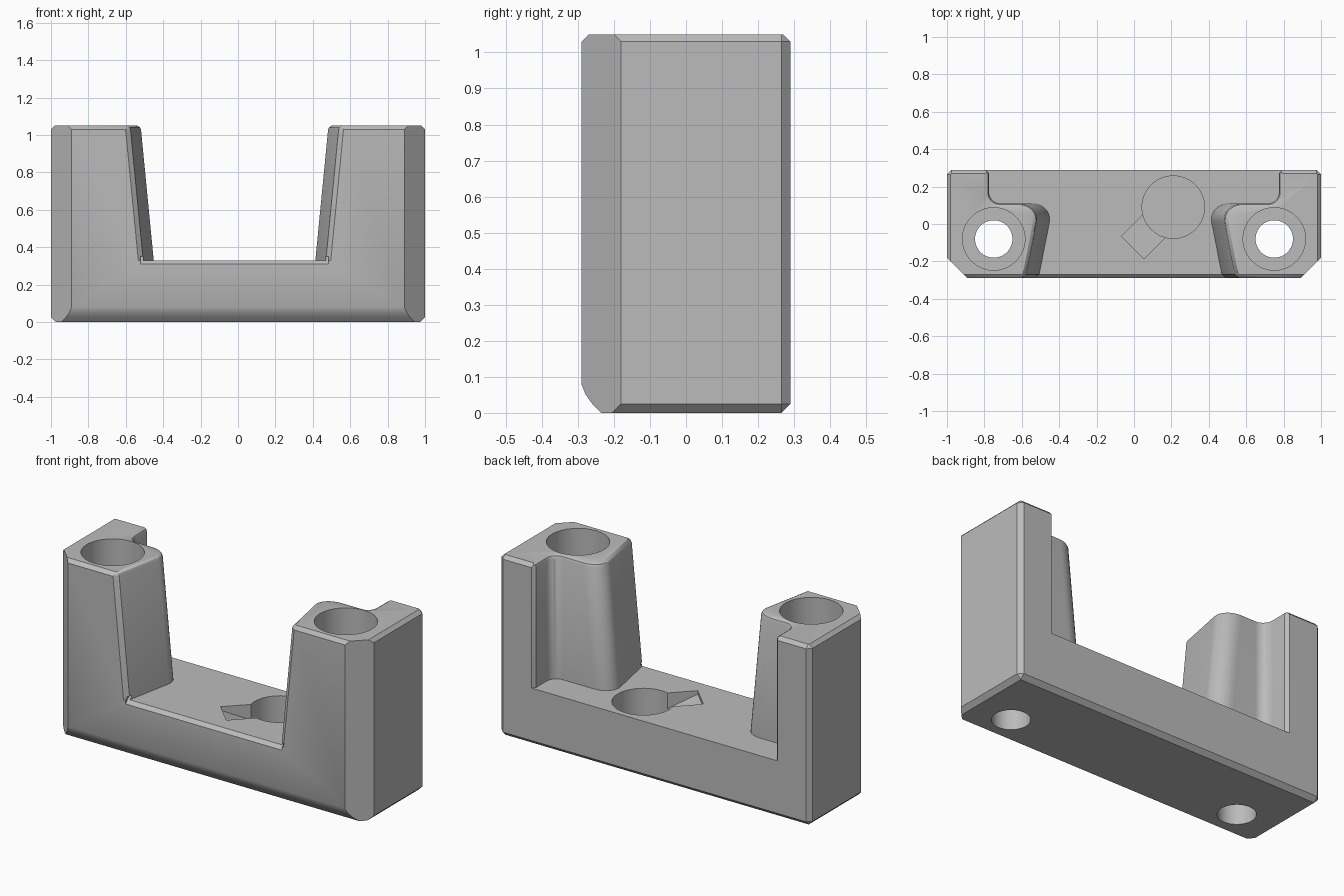
import bpy, bmesh, math
from mathutils import Vector

cube = bpy.data.objects.get("Cube")
if cube:
    bpy.data.objects.remove(cube)

grey = bpy.data.materials.new("plain grey")
grey.use_nodes = True
colour = (0.5, 0.5, 0.5, 1)
grey.diffuse_color = colour
grey.node_tree.nodes["Principled BSDF"].inputs["Base Color"].default_value = colour

FLOOR, TOP, BACK = 0.33, 1.05, 0.29


def loft(name, rings):
    """Closed solid through rings of equal point count."""
    bm = bmesh.new()
    loops = [[bm.verts.new(p) for p in ring] for ring in rings]
    n = len(loops[0])
    for a, b in zip(loops, loops[1:]):
        for i in range(n):
            j = (i + 1) % n
            bm.faces.new((a[i], a[j], b[j], b[i]))
    bm.faces.new(loops[0][::-1])
    bm.faces.new(loops[-1])
    bmesh.ops.recalc_face_normals(bm, faces=bm.faces)
    mesh = bpy.data.meshes.new(name)
    bm.to_mesh(mesh)
    bm.free()
    mesh.materials.append(grey)
    obj = bpy.data.objects.new(name, mesh)
    bpy.context.collection.objects.link(obj)
    return obj


def cylinder(name, x, y, r, z0, z1, n=64):
    turn = [2 * math.pi * i / n for i in range(n)]
    return loft(name, [[(x + r * math.cos(a), y + r * math.sin(a), z) for a in turn]
                       for z in (z0, z1)])


def corner(p0, c, p1, n=10):
    """Rounded corner from p0 to p1 around the corner point c."""
    pts = []
    for i in range(n + 1):
        t = i / n
        w = ((1 - t) ** 2, 1.414 * t * (1 - t), t * t)
        pts.append(tuple((w[0] * a + w[1] * b + w[2] * d) / sum(w)
                         for a, b, d in zip(p0, c, p1)))
    return pts


# Body: chamfered block, front lower edge softly rounded
def outline(z, inset, front):
    side, cut = 1 - inset, front - 0.18
    half = [(1 - cut, -front), (side, -0.18 - inset),
            (side, BACK - 0.025), (side - 0.025 + inset, BACK - inset)]
    return [(x, y, z) for x, y in half] + [(-x, y, z) for x, y in reversed(half)]


body = loft("bracket_body", [
    outline(0, 0.025, 0.235), outline(0.025, 0, 0.26), outline(0.05, 0, 0.278),
    outline(0.08, 0, BACK), outline(TOP - 0.02, 0, BACK), outline(TOP, 0.02, 0.27)])


# Gap between the towers: drafted inner walls and rear notches
def tower_edge(z, shift, o):
    x = 0.415 + shift + 0.07 * (z - FLOOR) / (TOP - FLOOR) + o
    y, notch = 0.11 - o, 0.775 + o
    return ([(x + 0.085, -0.4), (x + 0.085, -BACK - 0.003), (x + 0.055, -0.27)]
            + corner((x, 0.01), (x - 0.018, y), (x + 0.1, y))
            + corner((notch - 0.06, y), (notch, y), (notch, y + 0.06))
            + [(notch, 0.27), (notch + 0.018, BACK + 0.002), (notch + 0.018, 0.4)])


def gap_ring(z, o):
    right = tower_edge(z, 0, o)
    left = [(-x, y) for x, y in reversed(tower_edge(z, 0.037, o))]
    return [(x, y, z) for x, y in right + left]


cutters = [loft("gap_cutter", [gap_ring(FLOOR, 0), gap_ring(TOP - 0.02, 0),
                               gap_ring(TOP - 0.008, 0.005), gap_ring(TOP, 0.018),
                               gap_ring(1.2, 0.018)])]

# Chamfer along the front edge of the floor
wedge = [(-0.32, 0.28), (-0.25, 0.35), (-0.32, 0.35)]
cutters.append(loft("floor_chamfer_cutter",
                    [[(x, y, z) for y, z in wedge] for x in (-0.52, 0.485)]))

# Counterbored screw holes
for x in (-0.75, 0.75):
    cutters.append(cylinder("counterbore_cutter", x, -0.08, 0.167, 0.2, 1.3))
    cutters.append(cylinder("screw_hole_cutter", x, -0.08, 0.1, -0.1, 0.25))

# Round pocket with a sloped pry slot
centre = Vector((0.21, 0.09, 0))
cutters.append(cylinder("pocket_cutter", centre.x, centre.y, 0.167, 0.13, 0.5))
along = Vector((-1, -1, 0)).normalized()
across = Vector((1, -1, 0)).normalized() * 0.085
ramp = [(0.1, 0.22), (0.305, FLOOR - 0.02), (0.305, 0.4), (0.1, 0.4)]
cutters.append(loft("slot_cutter", [
    [centre + along * d + across * s + Vector((0, 0, z)) for d, z in ramp]
    for s in (-1, 1)]))

# Apply the cuts
bpy.ops.object.select_all(action="DESELECT")
bpy.context.view_layer.objects.active = body
body.select_set(True)
for cutter in cutters:
    cutter.hide_render = True
    cut = body.modifiers.new("cut", "BOOLEAN")
    cut.operation, cut.solver, cut.object = "DIFFERENCE", "EXACT", cutter
    bpy.ops.object.modifier_apply(modifier=cut.name)
    bpy.data.objects.remove(cutter)

bpy.ops.object.shade_smooth_by_angle(angle=math.radians(30))
